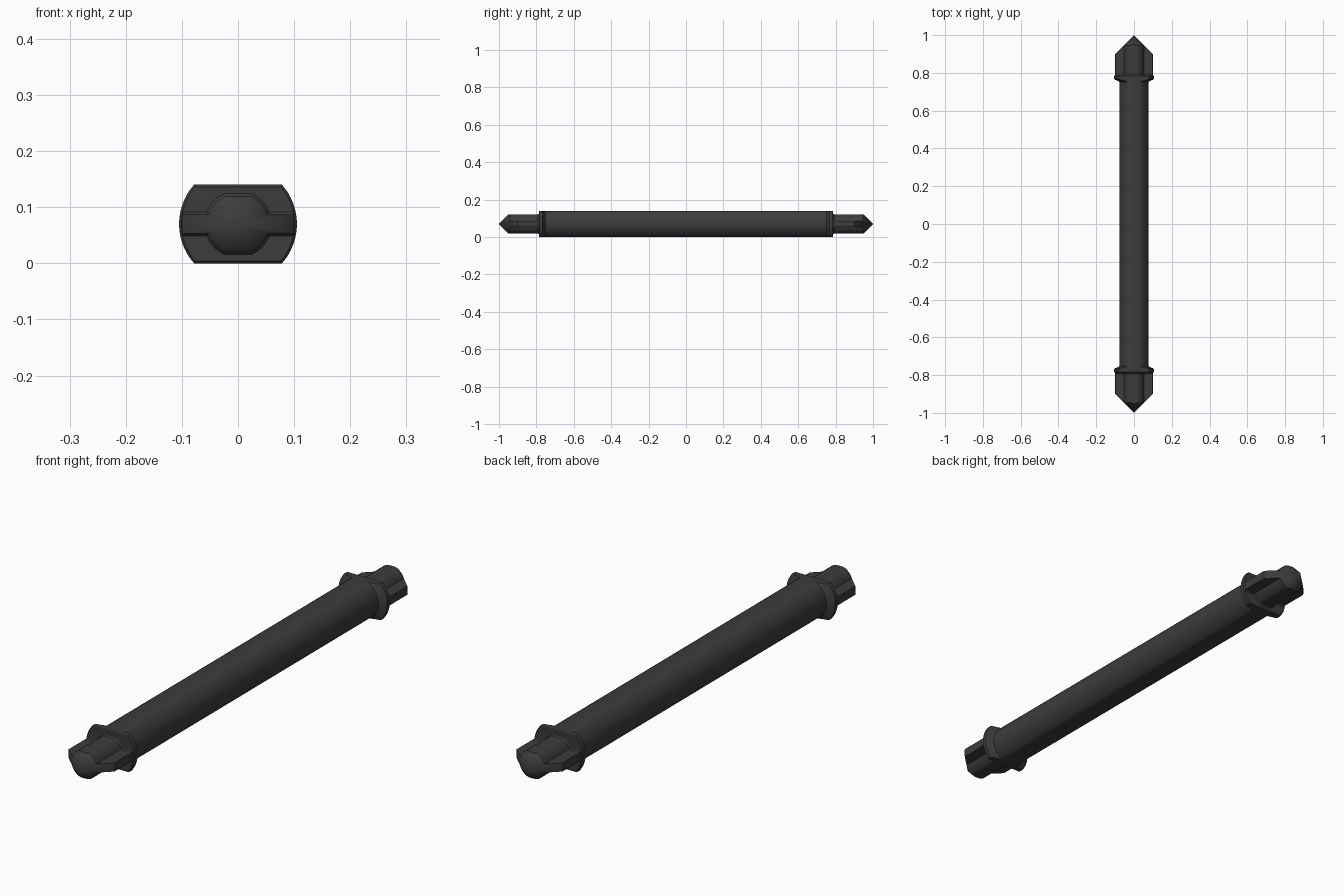
import bpy, bmesh, math

if "Cube" in bpy.data.objects:
    bpy.data.objects.remove(bpy.data.objects["Cube"])

ZC = 0.07  # height of the axle's centre line

mat = bpy.data.materials.new("dark grey")
mat.diffuse_color = (0.045, 0.045, 0.045, 1)
mat.use_nodes = True
mat.node_tree.nodes["Principled BSDF"].inputs["Base Color"].default_value = mat.diffuse_color


def clipped_circle(r, h, n=24):
    """Circle of radius r with flats cut at +h and -h, as (x, z) points."""
    a = math.asin(min(1, h / r))
    side = [(r * math.cos(t), r * math.sin(t))
            for t in (-a + 2 * a * i / n for i in range(n + 1))]
    return side + [(-x, -z) for x, z in side]


def winged_section(d=0.0):
    """Round core with flats and two side wings, grown outwards by d."""
    rc, h, w, rw = 0.055 + d, 0.05 + d, 0.017 + d, 0.1
    q = []
    a = math.asin(w / rw)
    for i in range(4):                               # rounded wing end
        q.append((rw * math.cos(a * i / 3), rw * math.sin(a * i / 3)))
    x0, x1 = rw * math.cos(a), math.sqrt(rc * rc - w * w)
    for i in range(1, 5):                            # wing side
        q.append((x0 + (x1 - x0) * i / 4, w))
    b, c = math.asin(w / rc), math.asin(h / rc)
    for i in range(1, 9):                            # core arc
        t = b + (c - b) * i / 8
        q.append((rc * math.cos(t), rc * math.sin(t)))
    xf = rc * math.cos(c)
    q += [(xf * 2 / 3, h), (xf / 3, h), (0, h)]      # core flat
    half = q + [(-x, z) for x, z in q[-2::-1]]
    return half + [(x, -z) for x, z in half[-2:0:-1]]


def loft(name, loops, tip=None):
    """Join loops of 3D points; close the ends flat or with a point."""
    bm = bmesh.new()
    rings = [[bm.verts.new(p) for p in loop] for loop in loops]
    n = len(rings[0])
    for r0, r1 in zip(rings, rings[1:]):
        for i in range(n):
            j = (i + 1) % n
            bm.faces.new((r0[i], r0[j], r1[j], r1[i]))
    bm.faces.new(rings[0])
    if tip:
        t = bm.verts.new(tip)
        for i in range(n):
            bm.faces.new((rings[-1][i], rings[-1][(i + 1) % n], t))
    else:
        bm.faces.new(rings[-1])
    bmesh.ops.recalc_face_normals(bm, faces=bm.faces)
    me = bpy.data.meshes.new(name)
    bm.to_mesh(me)
    bm.free()
    me.materials.append(mat)
    ob = bpy.data.objects.new(name, me)
    bpy.context.collection.objects.link(ob)
    bpy.ops.object.select_all(action='DESELECT')
    ob.select_set(True)
    bpy.context.view_layer.objects.active = ob
    bpy.ops.object.shade_smooth_by_angle(angle=math.radians(30))
    return ob


def rings(profile, s=1):
    return [[(x, s * y, z + ZC) for x, z in clipped_circle(r, h)]
            for y, r, h in profile]


# Long shaft with flats on top and bottom
loft("shaft", rings([(-0.77, 0.0775, 0.07), (0.77, 0.0775, 0.07)]))

for label, s in (("front", -1), ("back", 1)):
    # Collar with a filleted root and softened rim
    loft(label + "_collar", rings([
        (0.752, 0.0777, 0.0695), (0.757, 0.083, 0.0695),
        (0.761, 0.092, 0.0695), (0.763, 0.1, 0.0697),
        (0.767, 0.105, 0.07), (0.783, 0.105, 0.07),
        (0.787, 0.101, 0.066)], s))

    # Winged plug: sides run to a 45 degree cone that ends in a point
    base = [(x, s * 0.785, z + ZC) for x, z in winged_section(0.006)]
    mid = [(x, s * 0.793, z + ZC) for x, z in winged_section()]
    cone = [(x, s * (1 - math.hypot(x, z)), z + ZC) for x, z in winged_section()]
    loft(label + "_plug", [base, mid, cone], tip=(0, s, ZC))
